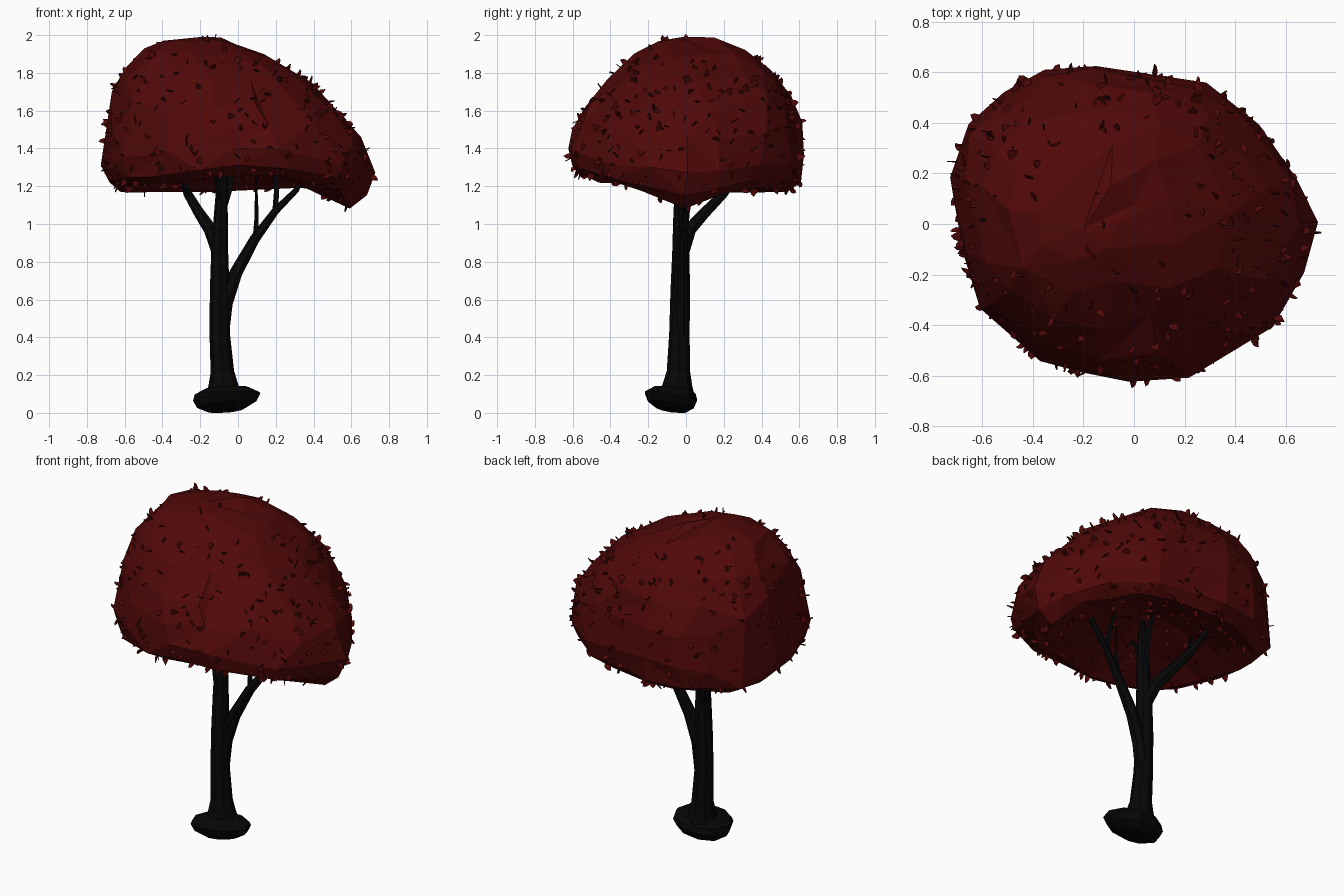
import bpy, bmesh, math, random
from mathutils import Vector, Matrix

random.seed(4)
if "Cube" in bpy.data.objects:
    bpy.data.objects.remove(bpy.data.objects["Cube"])


def material(name, rgb):
    m = bpy.data.materials.new(name)
    m.use_nodes = True
    colour = (*rgb, 1)
    m.diffuse_color = colour
    bsdf = m.node_tree.nodes["Principled BSDF"]
    bsdf.inputs["Base Color"].default_value = colour
    bsdf.inputs["Roughness"].default_value = 0.9
    return m


bark = material("black bark", (0.002, 0.002, 0.002))
foliage = material("dark red foliage", (0.08, 0.0025, 0.0025))


def make_object(name, bm, mat):
    bmesh.ops.recalc_face_normals(bm, faces=bm.faces)
    mesh = bpy.data.meshes.new(name)
    bm.to_mesh(mesh)
    bm.free()
    mesh.materials.append(mat)
    obj = bpy.data.objects.new(name, mesh)
    bpy.context.collection.objects.link(obj)
    return obj


def skin(bm, rings, close=True):
    """Bridge equal rings of points with quads, capping both ends."""
    loops = [[bm.verts.new(p) for p in ring] for ring in rings]
    n = len(loops[0])
    for a, b in zip(loops, loops[1:]):
        for i in range(n):
            j = (i + 1) % n
            bm.faces.new((a[i], a[j], b[j], b[i]))
    if close:
        bm.faces.new(loops[0][::-1])
        bm.faces.new(loops[-1])
    return loops


def limb(name, path, sides=7):
    """Tapered tube through (x, y, z, radius) stations."""
    pts = [Vector(p[:3]) for p in path]
    rings = []
    for i, p in enumerate(pts):
        axis = (pts[min(i + 1, len(pts) - 1)] - pts[max(i - 1, 0)]).normalized()
        side = axis.cross(Vector((0, 1, 0))).normalized()
        up = axis.cross(side)
        angles = [math.tau * k / sides for k in range(sides)]
        rings.append([p + (side * math.cos(a) + up * math.sin(a)) * path[i][3] for a in angles])
    bm = bmesh.new()
    skin(bm, rings)
    return make_object(name, bm, bark)


# Trunk and branches
limb("trunk", [(-.075, -.05, .08, .1), (-.078, -.045, .15, .078), (-.083, -.04, .22, .062),
               (-.097, -.035, .42, .054), (-.097, -.03, .65, .052), (-.097, -.028, .85, .045),
               (-.092, -.03, 1.02, .038), (-.085, -.03, 1.2, .03), (-.075, -.02, 1.36, .016)], 8)
limb("left_branch", [(-.085, -.03, .4, .04), (-.065, -.03, .58, .041), (-.01, -.025, .74, .036),
                     (.09, -.02, .92, .028), (.2, 0, 1.07, .021), (.31, .02, 1.18, .016),
                     (.36, .03, 1.3, .008)])
limb("left_twig", [(.095, -.02, .92, .018), (.1, -.03, 1.04, .012), (.095, -.04, 1.28, .005)], 5)
limb("left_fork", [(.2, 0, 1.07, .018), (.205, .04, 1.18, .014), (.18, .08, 1.34, .006)], 5)
limb("right_branch", [(-.1, -.02, .84, .036), (-.145, .02, .97, .036), (-.205, .1, 1.06, .03),
                      (-.265, .2, 1.16, .024), (-.3, .28, 1.26, .015), (-.32, .32, 1.34, .008)])
limb("right_twig", [(-.24, .17, 1.13, .016), (-.29, .14, 1.22, .012), (-.33, .1, 1.34, .006)], 5)
limb("back_branch", [(-.09, -.02, 1.06, .028), (-.05, .05, 1.18, .023), (-.02, .14, 1.34, .01)], 5)
limb("front_branch", [(-.09, -.03, 1.12, .024), (-.11, -.1, 1.23, .018), (-.14, -.2, 1.35, .008)], 5)

# Root slab: flattened, uneven disc, deepest towards the back
bm = bmesh.new()
rings = []
for z, scale in ((0, .55), (.03, .88), (.07, 1), (.1, .95), (.13, .6)):
    ring = []
    for k in range(10):
        a = math.tau * k / 10
        x = -.06 + .178 * scale * math.cos(a)
        y = -.08 + .145 * scale * math.sin(a)
        tilt = .035 * max(0, -y / .2) + .02 * math.cos(a) * scale
        ring.append((x, y, max(0, z + (tilt if z < .1 else tilt * .4))))
    rings.append(ring)
skin(bm, rings)
make_object("root_base", bm, bark)

# Canopy shape, one value every 30 degrees from +x anticlockwise
reach = (.72, .63, .62, .60, .70, .78, .70, .69, .64, .62, .64, .69)
widest = (1.26, 1.3, 1.33, 1.36, 1.34, 1.32, 1.3, 1.34, 1.38, 1.4, 1.38, 1.32)
rim = (1.09, 1.17, 1.2, 1.18, 1.18, 1.17, 1.19, 1.2, 1.23, 1.26, 1.25, 1.2)
bulge = (1.6, 1.8, 2.1, 2.25, 2.2, 2.3, 2.6, 2.2, 1.8, 1.5, 1.45, 1.55)
peak = Vector((-.2, -.02, 1.99))
hollow = Vector((-.05, .02, 1.37))
SIDES = 24
LIP = .84


def at(table, k):
    t = k * 12 / SIDES
    i = int(t)
    return table[i % 12] + (table[(i + 1) % 12] - table[i % 12]) * (t - i)


def canopy_point(k, level):
    a = math.tau * k / SIDES
    r = at(reach, k)
    edge = Vector((r * math.cos(a), r * math.sin(a), at(widest, k)))
    kind, t = level
    if kind == "dome":
        # superellipse from widest line up to the peak
        u, v = math.cos(t * math.pi / 2), math.sin(t * math.pi / 2)
        e = 2 / at(bulge, k)
        p = peak.lerp(edge, u ** e)
        p.z = edge.z + (peak.z - edge.z) * v ** e
    else:
        # underside: rounded lip, then a hollow rising inwards
        p = hollow.lerp(edge, t)
        low = at(rim, k)
        if t > LIP:
            p.z = low + (edge.z - low) * .3
        else:
            p.z = low + (hollow.z - low) * ((LIP - t) / LIP) ** .85
    return p


levels = [("under", t) for t in (.3, .6, LIP, .96)]
levels += [("dome", t) for t in (0, .17, .33, .5, .66, .82)]
bm = bmesh.new()
rings = []
for level in levels:
    ring = []
    for k in range(SIDES):
        wobble = Vector([random.uniform(-.012, .012) for _ in range(3)])
        ring.append(canopy_point(k, level) + wobble)
    rings.append(ring)
loops = skin(bm, rings, close=False)
for loop, tip in ((loops[0], hollow), (loops[-1], peak)):
    centre = bm.verts.new(tip)
    for k in range(SIDES):
        bm.faces.new((loop[k], loop[(k + 1) % SIDES], centre))
bmesh.ops.triangulate(bm, faces=bm.faces)
canopy = make_object("canopy", bm, foliage)
dec = canopy.modifiers.new("coarse facets", "DECIMATE")
dec.ratio = .5

# Loose leaves scattered over the canopy surface
surface = canopy.evaluated_get(bpy.context.evaluated_depsgraph_get()).to_mesh()
polys = list(surface.polygons)
picks = random.choices(polys, weights=[p.area for p in polys], k=440)
outline = ((-.25, 0), (-.5, .5), (-.2, .85), (.25, 1), (.5, .4), (.2, 0))
bm = bmesh.new()
for poly in picks:
    a, b, c = [surface.vertices[i].co for i in poly.vertices]
    u, v = random.random(), random.random()
    if u + v > 1:
        u, v = 1 - u, 1 - v
    spot = a + (b - a) * u + (c - a) * v
    if spot.z > 1.88 and random.random() < .6:
        continue
    jitter = Vector([random.gauss(0, .55) for _ in range(3)])
    grow = (poly.normal + jitter).normalized()
    if grow.dot(poly.normal) < .1:
        grow = poly.normal
    across = grow.orthogonal().normalized()
    across.rotate(Matrix.Rotation(random.uniform(0, math.tau), 3, grow))
    length, width = random.uniform(.035, .058), random.uniform(.02, .042)
    root = spot - poly.normal * .015
    plate = [root + across * (x * width) + grow * (y * length) for x, y in outline]
    thick = grow.cross(across) * .004
    skin(bm, [plate, [p + thick for p in plate]])
make_object("leaves", bm, foliage)
